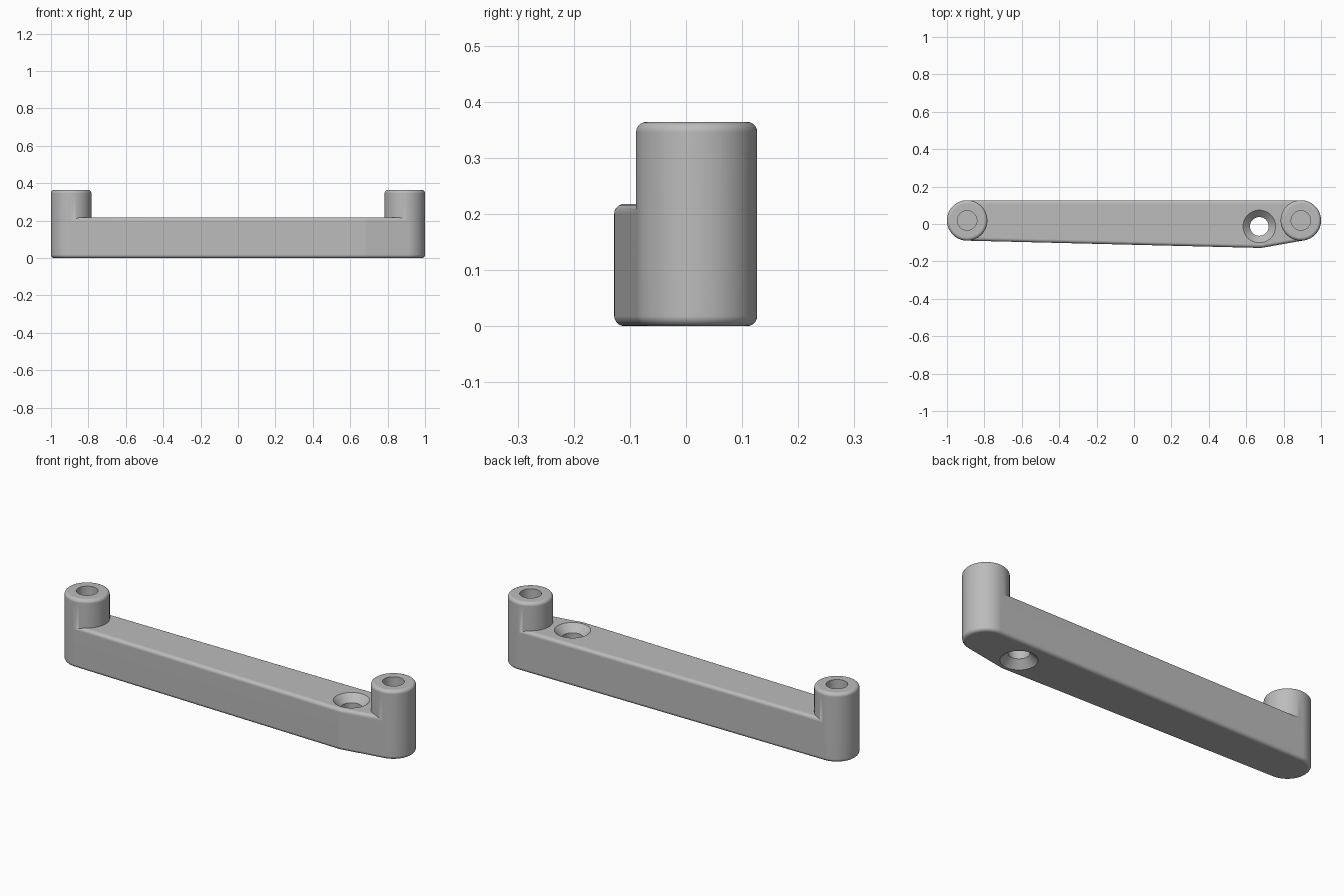
import bpy, bmesh, math

if "Cube" in bpy.data.objects:
    bpy.data.objects.remove(bpy.data.objects["Cube"])

SEG = 96          # points around each outline
FILLET = 0.018    # rounding of the outer edges
BAR_TOP, POST_TOP = 0.218, 0.364
POST_X, POST_Y, POST_R = 0.892, 0.019, 0.108
HOLE = (0.67, -0.013)

grey = bpy.data.materials.new("light grey")
grey.use_nodes = True
grey.diffuse_color = (0.5, 0.5, 0.5, 1)
grey.node_tree.nodes["Principled BSDF"].inputs["Base Color"].default_value = grey.diffuse_color


def outline(circles, inset):
    """Points of the rounded hull around circles (x, y, radius)."""
    pts = []
    for k in range(SEG):
        a = (k + 0.5) * math.tau / SEG
        c, s = math.cos(a), math.sin(a)
        x, y, r = max(circles, key=lambda q: q[0] * c + q[1] * s + q[2])
        pts.append((x + (r - inset) * c, y + (r - inset) * s))
    return pts


def stack(name, circles, profile):
    """Closed solid from (inset, height) levels, bottom to top."""
    bm = bmesh.new()
    rings = [[bm.verts.new((x, y, z)) for x, y in outline(circles, inset)]
             for inset, z in profile]
    for low, high in zip(rings, rings[1:]):
        for k in range(SEG):
            n = (k + 1) % SEG
            bm.faces.new((low[k], low[n], high[n], high[k]))
    bm.faces.new(rings[0][::-1])
    bm.faces.new(rings[-1])
    mesh = bpy.data.meshes.new(name)
    bm.to_mesh(mesh)
    bm.free()
    mesh.materials.append(grey)
    obj = bpy.data.objects.new(name, mesh)
    bpy.context.collection.objects.link(obj)
    return obj


def rounded_top(height):
    arc = [i * math.pi / 10 for i in range(6)]
    return [(FILLET * (1 - math.cos(a)), height - FILLET * (1 - math.sin(a))) for a in arc]


def combine(target, tool, operation):
    mod = target.modifiers.new(operation.lower(), 'BOOLEAN')
    mod.object, mod.operation, mod.solver = tool, operation, 'EXACT'
    bpy.context.view_layer.objects.active = target
    bpy.ops.object.modifier_apply(modifier=mod.name)
    bpy.data.objects.remove(tool)


# Tapered bar with rounded ends and a bulge around the screw hole
posts = [(side * POST_X, POST_Y, POST_R) for side in (-1, 1)]
top = rounded_top(BAR_TOP)
bottom = [(inset, BAR_TOP - z) for inset, z in reversed(top)]
bracket = stack("handle_bracket", posts + [(*HOLE, 0.115)], bottom + top)

# End posts, each with a blind bore
for post in posts:
    combine(bracket, stack("post", [post], [(0, 0.1)] + rounded_top(POST_TOP)), 'UNION')
for x, y, r in posts:
    combine(bracket, stack("bore", [(x, y, 0.052)], [(0, 0.16), (0, 0.4)]), 'DIFFERENCE')

# Through hole, countersunk on both faces
SINK = 0.037
combine(bracket, stack("screw_hole", [(*HOLE, 0.05)], [
    (-SINK - 0.02, -0.02), (0, SINK), (0, BAR_TOP - SINK), (-SINK - 0.02, BAR_TOP + 0.02)]),
    'DIFFERENCE')

# Smooth shading with crisp hole rims and flat faces
bpy.ops.object.select_all(action='DESELECT')
bracket.select_set(True)
bpy.context.view_layer.objects.active = bracket
bpy.ops.object.shade_smooth_by_angle(angle=math.radians(30))
weighted = bracket.modifiers.new("weighted_normals", 'WEIGHTED_NORMAL')
weighted.keep_sharp = True
